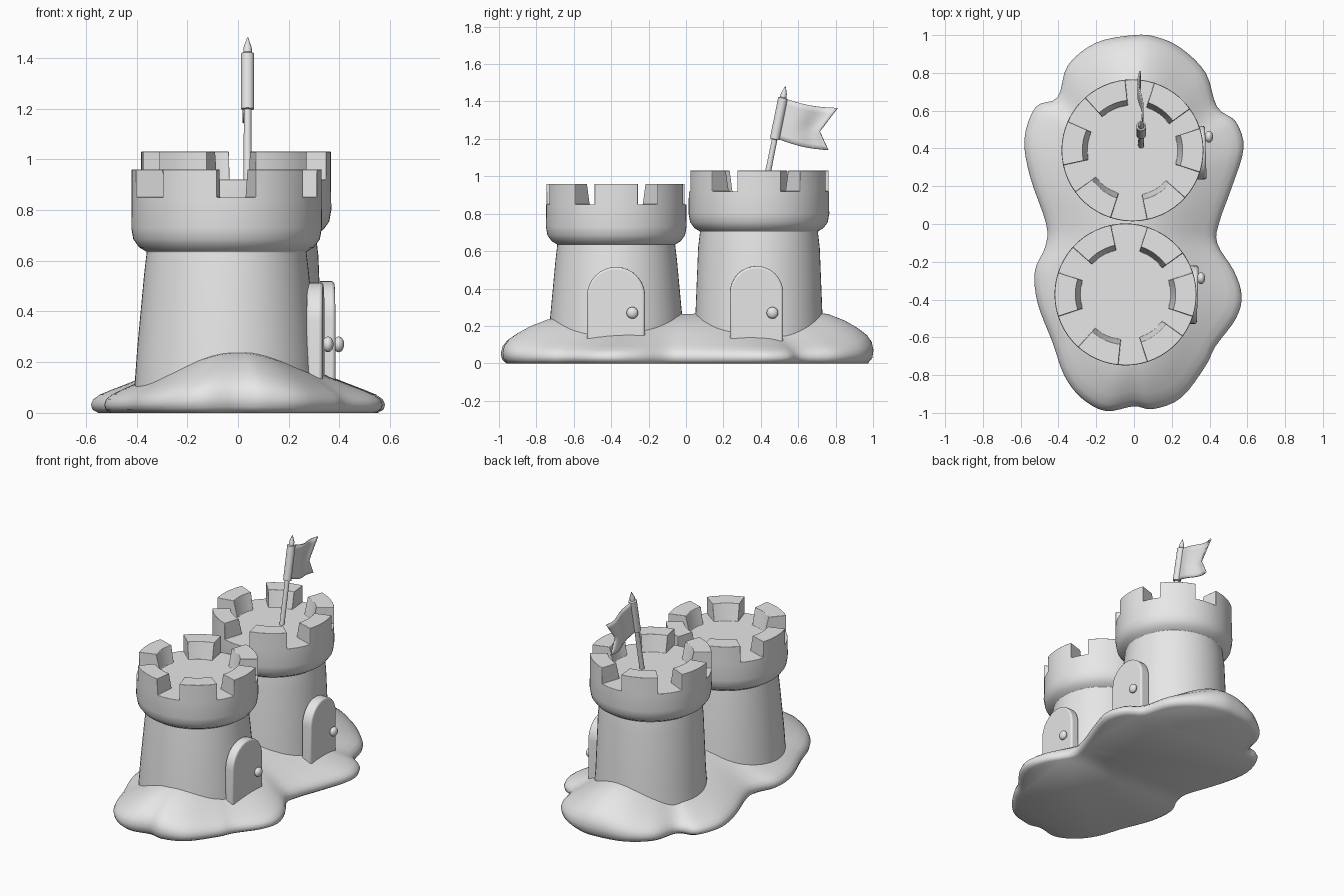
import bpy, bmesh, math
from mathutils import Vector

if "Cube" in bpy.data.objects:
    bpy.data.objects.remove(bpy.data.objects["Cube"])

clay = bpy.data.materials.new("plain_grey")
clay.diffuse_color = (0.8, 0.8, 0.8, 1)
clay.use_nodes = True
clay.node_tree.nodes["Principled BSDF"].inputs["Base Color"].default_value = clay.diffuse_color


def finish(bm, name, angle=40, bevel=0, segments=3, loc=(0, 0, 0), rot=(0, 0, 0)):
    """Turn a bmesh into a smooth-shaded object with optional rounded edges."""
    bmesh.ops.recalc_face_normals(bm, faces=bm.faces)
    mesh = bpy.data.meshes.new(name)
    bm.to_mesh(mesh)
    bm.free()
    mesh.materials.append(clay)
    ob = bpy.data.objects.new(name, mesh)
    ob.location, ob.rotation_euler = loc, rot
    bpy.context.collection.objects.link(ob)
    bpy.ops.object.select_all(action='DESELECT')
    ob.select_set(True)
    bpy.context.view_layer.objects.active = ob
    bpy.ops.object.shade_smooth_by_angle(angle=math.radians(angle))
    if bevel:
        m = ob.modifiers.new("rounded", 'BEVEL')
        m.width, m.segments = bevel, segments
        m.limit_method, m.angle_limit = 'ANGLE', math.radians(40)
    return ob


def skin(bm, rings):
    """Join closed rings of points with quads and cap both ends."""
    loops = [[bm.verts.new(p) for p in ring] for ring in rings]
    n = len(loops[0])
    for a, b in zip(loops, loops[1:]):
        for i in range(n):
            j = (i + 1) % n
            bm.faces.new((a[i], a[j], b[j], b[i]))
    bm.faces.new(loops[0][::-1])
    bm.faces.new(loops[-1])


def lathe(bm, profile, n):
    # half-step offset keeps the cell edges on even angles
    skin(bm, [[(r * math.cos(2 * math.pi * i / n), r * math.sin(2 * math.pi * i / n), z)
               for i in range(n)] for r, z in profile])


# Sand mound: smooth lobed outline, domed by shrinking rings
outline = [(0, 1), (-.2, .96), (-.35, .84), (-.405, .67), (-.52, .62), (-.58, .45),
           (-.55, .25), (-.465, 0), (-.47, -.12), (-.525, -.25), (-.51, -.42),
           (-.43, -.63), (-.37, -.8), (-.28, -.92), (-.15, -.99), (0, -.965),
           (.1, -.98), (.25, -.92), (.38, -.75), (.43, -.65), (.54, -.5), (.57, -.38),
           (.53, -.25), (.44, -.1), (.455, .02), (.52, .2), (.58, .4), (.54, .54),
           (.44, .62), (.38, .8), (.25, .93), (.12, .99)]


def smooth_loop(pts, steps):
    pts = [Vector(p) for p in pts]
    out = []
    for i in range(len(pts)):
        a, b, c, d = (pts[(i + k) % len(pts)] for k in (-1, 0, 1, 2))
        for s in range(steps):
            t = s / steps
            out.append(0.5 * (2 * b + (c - a) * t + (2 * a - 5 * b + 4 * c - d) * t * t
                              + (3 * b - a - 3 * c + d) * t ** 3))
    return out


rings = []
edge = smooth_loop(outline, 4)
for t, f in [(.95, 0), (.99, .1), (1, .25), (.985, .4), (.94, .54), (.86, .67),
             (.75, .81), (.6, .94), (.4, 1), (.2, 1), (.04, 1)]:
    ring = []
    for p in edge:
        x, y = p.x * t, p.y * (.4 + .6 * t)
        ring.append((x, y, f * (.13 + (.135 + .02 * y) * math.exp(-(x / .28) ** 2))))
    rings.append(ring)
bm = bmesh.new()
skin(bm, rings)
finish(bm, "sand_mound", angle=60)


def tower(name, cx, cy, floor, base_r, merlons):
    """Tapered shaft, flared crown and six wedge-shaped battlements."""
    bm = bmesh.new()
    lathe(bm, [(base_r, .08), (base_r - .012, .25), (.325, floor - .3),
               (.315, floor - .215), (.345, floor - .197), (.368, floor - .165),
               (.376, floor - .12), (.375, floor), (.24, floor)], 60)
    cells = []
    for f in bm.faces:
        c = f.calc_center_median()
        if abs(c.z - floor) < .001 and c.xy.length > .2:
            a = math.degrees(math.atan2(c.y, c.x))
            if any(abs((a - m + 180) % 360 - 180) < 18 for m in merlons):
                cells.append(f)
    new = bmesh.ops.extrude_face_region(bm, geom=cells)['geom']
    left = [f for f in cells if f.is_valid]
    if left:
        bmesh.ops.delete(bm, geom=left, context='FACES')
    for v in new:
        if isinstance(v, bmesh.types.BMVert):
            v.co.z += .11
            if v.co.xy.length < .3:
                v.co.xy *= .265 / .24
    finish(bm, name, bevel=.02, loc=(cx, cy, 0))


tower("front_tower", -.045, -.373, .85, .365, (0, 54, 120, 180, 246, 306))
tower("back_tower", -.008, .39, .92, .352, (0, 54, 114, 174, 234, 300))


def door(name, x0, x1, cy, half, top, turn):
    """Arched slab standing against the tower wall."""
    bm = bmesh.new()
    shape = [(-half, .1), (half, .1)]
    spring = top - half
    shape += [(half * math.cos(math.pi * i / 16), spring + half * math.sin(math.pi * i / 16))
              for i in range(17)]
    skin(bm, [[(x, y, z) for y, z in shape] for x in (x0 - x1, 0)])
    finish(bm, name, bevel=.012, loc=(x1, cy, 0), rot=(0, 0, turn))


def knob(name, x, y):
    bm = bmesh.new()
    bmesh.ops.create_uvsphere(bm, u_segments=20, v_segments=12, radius=.031)
    bmesh.ops.scale(bm, vec=(.7, 1, 1), verts=bm.verts)
    finish(bm, name, loc=(x, y, .27))


door("front_door", .275, .337, -.375, .155, .515, -.03)
door("back_door", .31, .38, .378, .142, .52, .03)
knob("front_door_knob", .355, -.287)
knob("back_door_knob", .397, .462)

# Leaning flag pole with a thicker sleeve and pointed tip
bm = bmesh.new()
lathe(bm, [(.016, -.13), (.015, .17), (.026, .172), (.026, .395), (.017, .4),
           (.016, .42), (.002, .46)], 16)
finish(bm, "flag_pole", angle=35, loc=(.038, .44, 1.03), rot=(-.2, 0, 0))

# Swallow-tailed flag, gently waving
bm = bmesh.new()
N, M = 14, 8
grid = []
for i in range(N + 1):
    u = i / N
    row = []
    for j in range(M + 1):
        v = j / M
        near = Vector((.49 + .04 * v, 1.2 + .215 * v))
        low, notch, high = Vector((.76, 1.14)), Vector((.715, 1.24)), Vector((.81, 1.365))
        far = low.lerp(notch, v * 2) if v <= .5 else notch.lerp(high, v * 2 - 1)
        p = near.lerp(far, u)
        x = .038 + .018 * math.sin(u * 6) * u ** .5
        row.append(bm.verts.new((x, p.x, p.y - .012 * math.sin(math.pi * u))))
    grid.append(row)
for a, b in zip(grid, grid[1:]):
    for j in range(M):
        bm.faces.new((a[j], b[j], b[j + 1], a[j + 1]))
flag = finish(bm, "flag")
thick = flag.modifiers.new("thickness", 'SOLIDIFY')
thick.thickness, thick.offset = .008, 0
